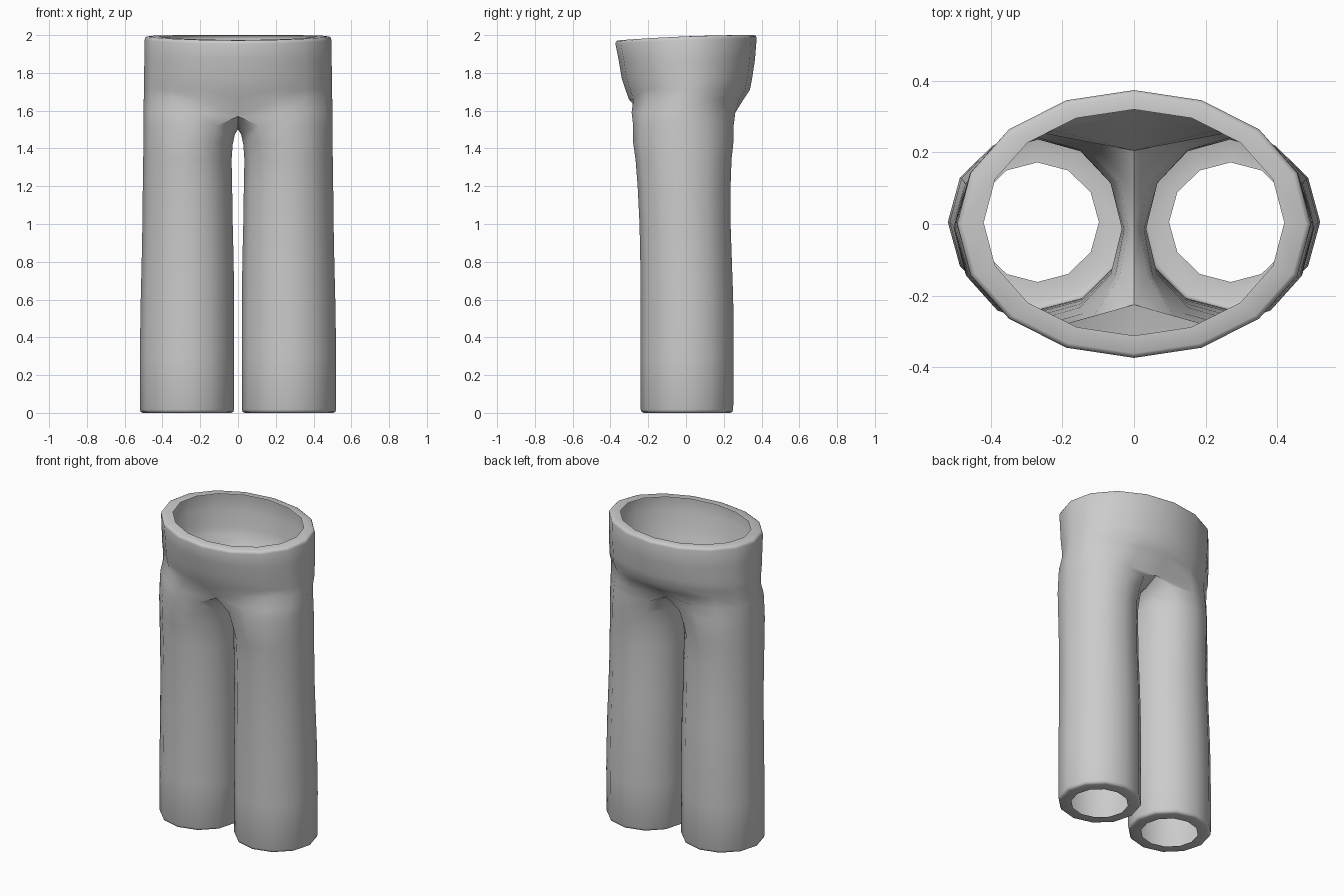
import bpy, bmesh, math
from mathutils import Vector

if "Cube" in bpy.data.objects:
    bpy.data.objects.remove(bpy.data.objects["Cube"])

SIDES = 12      # points around a leg; 0..8 run along the outside, 9..11 along the crotch


def leg_ring(z, x0, x1, y0, y1, inset=0.0):
    """Closed leg loop between its x and y limits."""
    cx, cy = (x0 + x1) / 2, (y0 + y1) / 2
    rx, ry = (x1 - x0) / 2 - inset, (y1 - y0) / 2 - inset
    angles = [(i - 4) * math.tau / SIDES for i in range(SIDES)]
    return [Vector((cx + rx * math.cos(a), cy + ry * math.sin(a), z)) for a in angles]


def hip_ring(z, rx, y0, y1, tilt=0.0):
    """Half ellipse from front centre round to back centre."""
    cy, ry = (y0 + y1) / 2, (y1 - y0) / 2
    ring = []
    for i in range(9):
        a = (i - 4) * math.pi / 8
        s = math.sin(a)
        x = 0.0 if i in (0, 8) else rx * math.cos(a)
        ring.append(Vector((x, cy + ry * s, z - tilt * (1 - s) ** 2 / 4)))
    return ring


def blend(ring, hip, t, z):
    """Move the outer part of a leg loop towards the hip outline."""
    out = [p.copy() for p in ring]
    for i in range(9):
        out[i] = ring[i].lerp(hip[i], t)
        out[i].z = z
    return out


# Leg: hem rim, rounded hem edge, then loops up the tube
hem = (0.02, 0.52, -0.24, 0.25)
legs = [leg_ring(0.0, *hem, inset=0.078), leg_ring(0.0, *hem, inset=0.016),
        leg_ring(0.005, *hem, inset=0.005), leg_ring(0.018, *hem)]
for z, x0, x1, y0, y1 in [
        (0.3, 0.02, 0.52, -0.24, 0.252), (0.6, 0.021, 0.515, -0.24, 0.25),
        (0.8, 0.023, 0.51, -0.242, 0.243), (1.0, 0.028, 0.506, -0.246, 0.236),
        (1.2, 0.031, 0.504, -0.256, 0.236), (1.34, 0.034, 0.502, -0.267, 0.241)]:
    legs.append(leg_ring(z, x0, x1, y0, y1))

# Loops that merge into the crotch
hip_low = hip_ring(1.6, 0.5, -0.3, 0.28)
for z, zin, xin, t in [(1.43, 1.42, 0.028, 0.08), (1.52, 1.475, 0.016, 0.25)]:
    ring = blend(leg_ring(z, 0.034, 0.5, -0.28, 0.25), hip_low, t, z)
    for i in (9, 10, 11):
        ring[i].z = zin + 0.15 * abs(ring[i].y)
        ring[i].x = xin + (ring[i].x - 0.034) * 0.8
    legs.append(ring)
join = blend(leg_ring(1.6, 0.03, 0.5, -0.3, 0.265), hip_low, 0.55, 1.59)
for i, y, z in [(0, -0.225, 1.57), (8, 0.205, 1.57), (9, 0.11, 1.525),
                (10, 0.0, 1.5), (11, -0.12, 1.525)]:
    join[i] = Vector((0, y, z))
legs.append(join)

# Hips and waist with a flat rim
hips = [hip_ring(1.66, 0.499, -0.302, 0.305), hip_ring(1.71, 0.498, -0.32, 0.338),
        hip_ring(1.77, 0.497, -0.34, 0.35), hip_ring(1.87, 0.496, -0.357, 0.365),
        hip_ring(1.982, 0.494, -0.374, 0.374, 0.028),
        hip_ring(1.995, 0.49, -0.37, 0.37, 0.028),
        hip_ring(2.0, 0.48, -0.361, 0.361, 0.028),
        hip_ring(2.0, 0.42, -0.312, 0.32, 0.026)]

bm = bmesh.new()
lv = [[bm.verts.new(p) for p in r] for r in legs]
hv = [lv[-1][:9]] + [[bm.verts.new(p) for p in r] for r in hips]
for a, b in zip(lv, lv[1:]):
    for i in range(SIDES):
        j = (i + 1) % SIDES
        bm.faces.new((a[i], a[j], b[j], b[i]))
for a, b in zip(hv, hv[1:]):
    for i in range(8):
        bm.faces.new((a[i], a[i + 1], b[i + 1], b[i]))
mesh = bpy.data.meshes.new("trousers")
bm.to_mesh(mesh)
bm.free()

trousers = bpy.data.objects.new("trousers", mesh)
bpy.context.collection.objects.link(trousers)
grey = bpy.data.materials.new("plain grey")
grey.diffuse_color = (0.6, 0.6, 0.6, 1)
grey.use_nodes = True
grey.node_tree.nodes["Principled BSDF"].inputs["Base Color"].default_value = grey.diffuse_color
mesh.materials.append(grey)

# Other half
bpy.context.view_layer.objects.active = trousers
trousers.select_set(True)
mirror = trousers.modifiers.new("mirror", 'MIRROR')
mirror.use_clip = True
mirror.merge_threshold = 0.0005
bpy.ops.object.modifier_apply(modifier="mirror")
bpy.ops.object.shade_smooth_by_angle(angle=math.radians(50))
